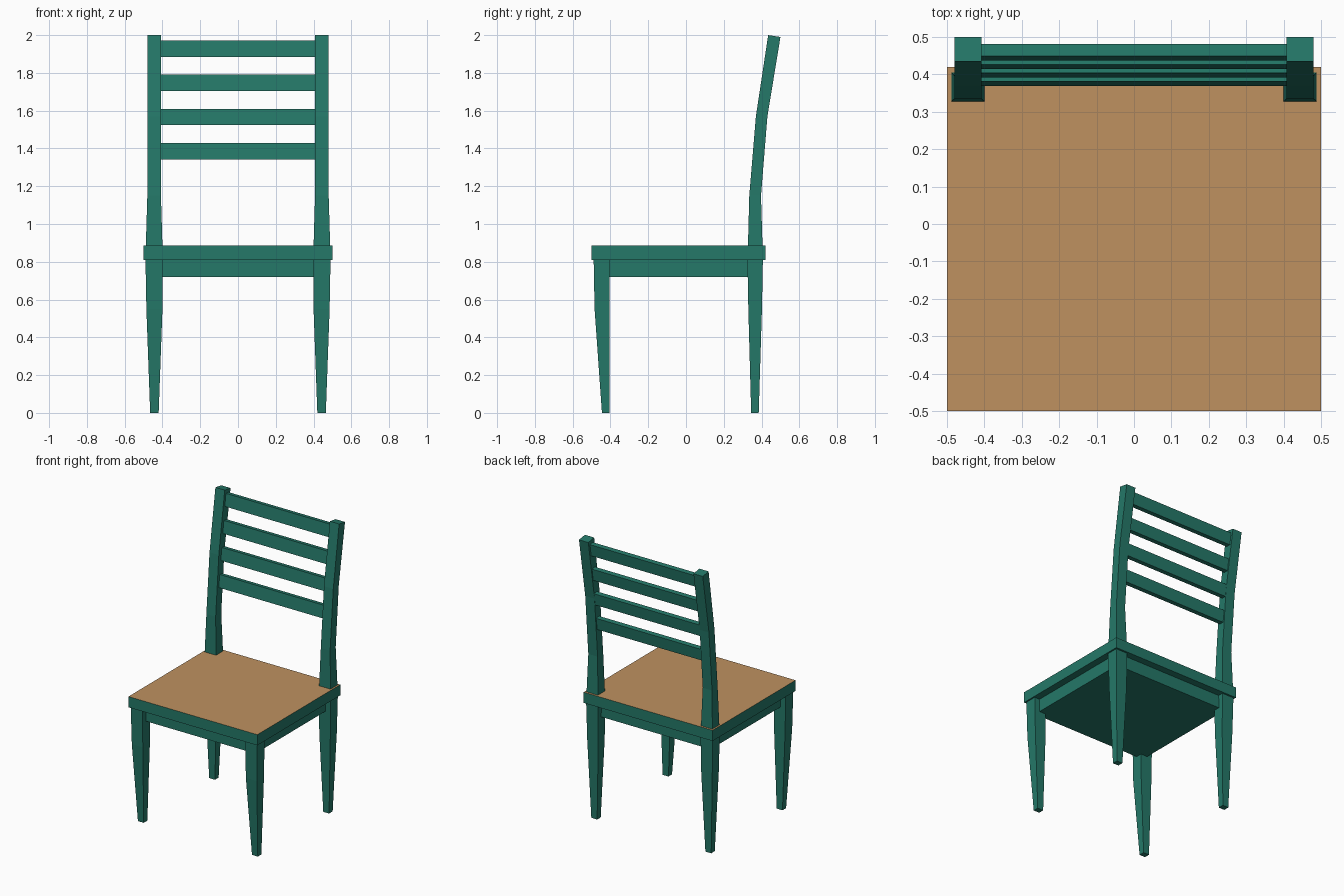
import bpy
import bmesh
from mathutils import Vector

default_cube = bpy.data.objects.get("Cube")
if default_cube:
    bpy.data.objects.remove(default_cube, do_unlink=True)


def make_material(name, colour):
    material = bpy.data.materials.new(name)
    material.use_nodes = True
    material.diffuse_color = (*colour, 1)
    shader = material.node_tree.nodes["Principled BSDF"]
    shader.inputs["Base Color"].default_value = (*colour, 1)
    return material


green = make_material("green paint", (0.018, 0.19, 0.14))
tan = make_material("tan wood", (0.52, 0.285, 0.117))


def loft(name, sections, back_drop=0):
    """Skin square sections (z, x range, y range) from bottom to top.
    back_drop lowers the rear edge of the last section."""
    bm = bmesh.new()
    rings = []
    for z, (x0, x1), (y0, y1) in sections:
        corners = [(x0, y0), (x1, y0), (x1, y1), (x0, y1)]
        rings.append([bm.verts.new((x, y, z)) for x, y in corners])
    for vert in rings[-1][2:]:
        vert.co.z -= back_drop
    for low, high in zip(rings, rings[1:]):
        for i in range(4):
            j = (i + 1) % 4
            bm.faces.new((low[i], low[j], high[j], high[i]))
    bm.faces.new(reversed(rings[0]))
    bm.faces.new(rings[-1])
    bmesh.ops.recalc_face_normals(bm, faces=bm.faces)
    mesh = bpy.data.meshes.new(name)
    bm.to_mesh(mesh)
    bm.free()
    mesh.materials.append(green)
    obj = bpy.data.objects.new(name, mesh)
    bpy.context.collection.objects.link(obj)
    return obj


def mirror_sideways(obj):
    modifier = obj.modifiers.new("other side", "MIRROR")
    modifier.use_axis = (True, False, False)


# Seat slab with a tan upper face
seat_x, seat_y = (-0.5, 0.5), (-0.5, 0.42)
seat = loft("seat", [(0.81, seat_x, seat_y), (0.885, seat_x, seat_y)])
seat.data.materials.append(tan)
for face in seat.data.polygons:
    if face.normal.dot(Vector((0, 0, 1))) > 0.9:
        face.material_index = 1

# Solid apron block under the seat
apron_x, apron_y = (-0.45, 0.45), (-0.45, 0.37)
loft("apron", [(0.72, apron_x, apron_y), (0.81, apron_x, apron_y)])

# Tapered front legs
front_legs = loft("front_legs", [
    (0, (0.42, 0.465), (-0.445, -0.405)),
    (0.55, (0.4, 0.485), (-0.484, -0.405)),
    (0.82, (0.398, 0.49), (-0.489, -0.405)),
])
mirror_sideways(front_legs)

# Rear legs running up into the curved back posts
rear_legs = loft("rear_legs_and_posts", [
    (0, (0.42, 0.465), (0.345, 0.385)),
    (0.55, (0.4, 0.485), (0.33, 0.402)),
    (0.82, (0.398, 0.49), (0.325, 0.407)),
    (0.885, (0.4, 0.488), (0.328, 0.405)),
    (1.15, (0.408, 0.48), (0.335, 0.397)),
    (1.57, (0.408, 0.48), (0.37, 0.431)),
    (2, (0.408, 0.48), (0.435, 0.5)),
], back_drop=0.01)
mirror_sideways(rear_legs)

# Leaning back slats: bottom height and front edge at the bottom
slat_x, thick, lean, height = (-0.41, 0.41), 0.032, 0.012, 0.087
slats = [(1.342, 0.369), (1.523, 0.392), (1.704, 0.414), (1.885, 0.437)]
for number, (z, y) in enumerate(slats, 1):
    loft(f"back_slat_{number}", [
        (z, slat_x, (y, y + thick)),
        (z + height, slat_x, (y + lean, y + lean + thick)),
    ], back_drop=0.004)
